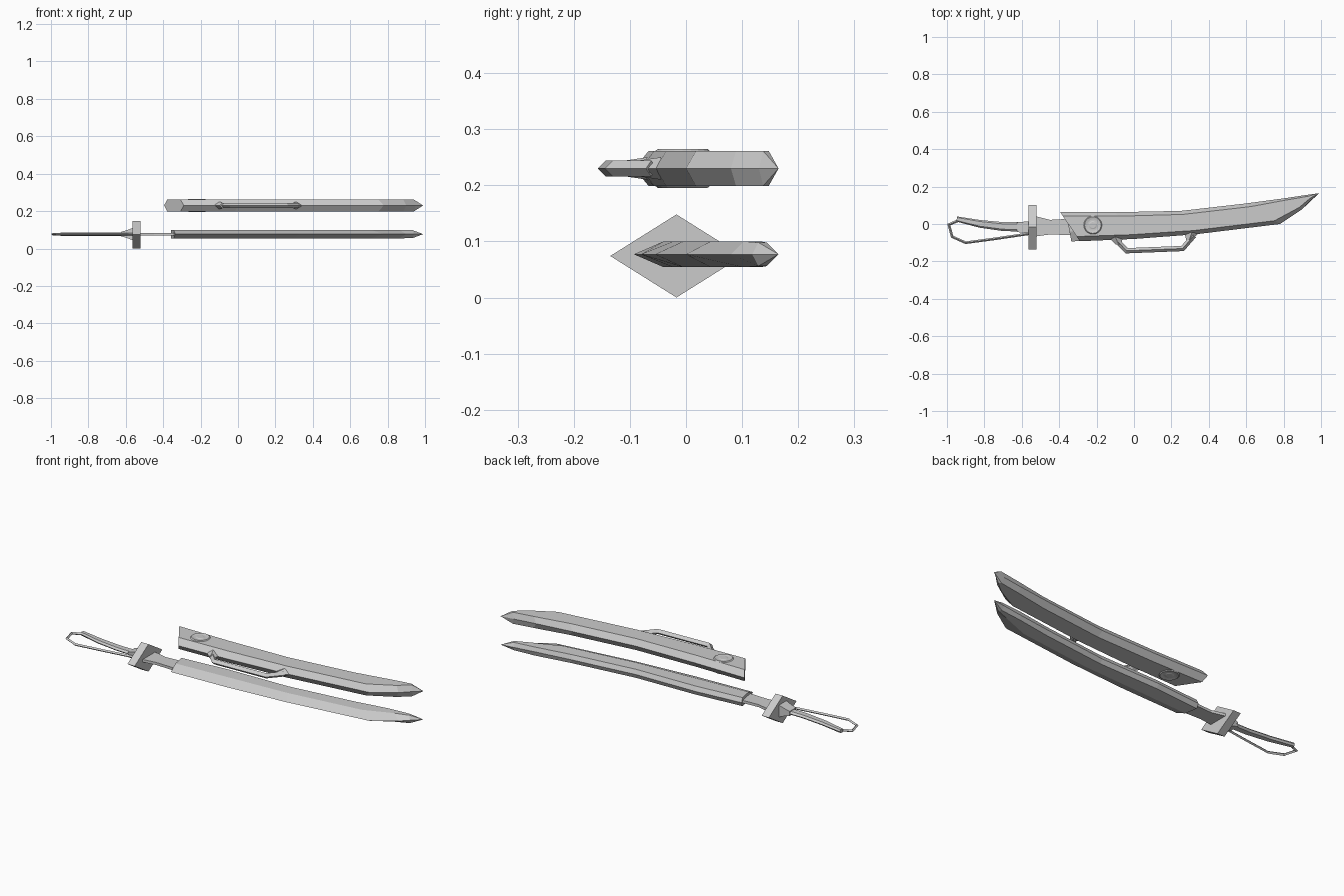
import bpy, bmesh, math
from mathutils import Vector

if "Cube" in bpy.data.objects:
    bpy.data.objects.remove(bpy.data.objects["Cube"])

steel = bpy.data.materials.new("light_grey")
steel.use_nodes = True
grey = (0.6, 0.6, 0.6, 1)
steel.diffuse_color = grey
steel.node_tree.nodes["Principled BSDF"].inputs["Base Color"].default_value = grey


def loft(name, rings, tip=None):
    """Skin equal rings of points, capping the ends or closing on a tip."""
    bm = bmesh.new()
    loops = [[bm.verts.new(p) for p in ring] for ring in rings]
    n = len(loops[0])
    for a, b in zip(loops, loops[1:]):
        for i in range(n):
            j = (i + 1) % n
            bm.faces.new((a[i], a[j], b[j], b[i]))
    bm.faces.new(loops[0])
    if tip:
        end = bm.verts.new(tip)
        for i in range(n):
            bm.faces.new((loops[-1][i], loops[-1][(i + 1) % n], end))
    else:
        bm.faces.new(loops[-1])
    bmesh.ops.recalc_face_normals(bm, faces=bm.faces)
    mesh = bpy.data.meshes.new(name)
    bm.to_mesh(mesh)
    bm.free()
    mesh.materials.append(steel)
    obj = bpy.data.objects.new(name, mesh)
    bpy.context.collection.objects.link(obj)
    return obj


def hex_ring(back, front, f0, f1, z, h):
    """Flat-sided section with a ridge at the back and front edges."""
    b, f = Vector((*back, z)), Vector((*front, z))
    p, q, up = b.lerp(f, f0), b.lerp(f, f1), Vector((0, 0, h))
    return [b, p + up, q + up, f, q - up, p - up]


def bar(name, path, half_w, half_h, z):
    """Diamond-section rod along a flat path, mitred at the corners."""
    pts = [Vector(p) for p in path]
    rings = []
    for i, p in enumerate(pts):
        d0 = (p - pts[max(i - 1, 0)]).normalized()
        d1 = (pts[min(i + 1, len(pts) - 1)] - p).normalized()
        t = (d0 + d1).normalized()
        w = half_w / max(0.5, abs(t.dot(d1 if d1.length else d0)))
        s = Vector((-t.y, t.x)) * w
        rings.append([(p.x + s.x, p.y + s.y, z), (p.x, p.y, z + half_h),
                      (p.x - s.x, p.y - s.y, z), (p.x, p.y, z - half_h)])
    return loft(name, rings)


def box_ring(x, y0, y1, z, h):
    return [(x, y0, z - h), (x, y1, z - h), (x, y1, z + h), (x, y0, z + h)]


# Shared curved outline: back edge, front edge
curve = [((-0.1, 0.063), (0.0, -0.08)), ((0.25, 0.07), (0.33, -0.055)),
         ((0.6, 0.11), (0.78, 0.0)), ((0.8, 0.137), (0.9, 0.08))]
SZ, BZ = 0.23, 0.077

# Scabbard
rings = [hex_ring(b, f, 0.15, 0.84, SZ, 0.031)
         for b, f in [((-0.395, 0.065), (-0.29, -0.092))] + curve]
rings.append(hex_ring((0.92, 0.155), (0.95, 0.13), 0.3, 0.7, SZ, 0.031))
loft("scabbard", rings, (0.99, 0.165, SZ))

# Scabbard carrying handle with flared feet
bar("scabbard_handle", [(-0.09, -0.09), (-0.04, -0.143), (0.26, -0.131), (0.32, -0.062)],
    0.014, 0.014, SZ)
for side, x, y, dx in (("rear", -0.1, -0.084, 0.035), ("front", 0.31, -0.06, -0.03)):
    foot = [[(cx - w, cy, SZ), (cx, cy, SZ + h), (cx + w, cy, SZ), (cx, cy, SZ - h)]
            for cx, cy, w, h in ((x, y + 0.015, 0.04, 0.02), (x + dx / 2, y - 0.025, 0.016, 0.014))]
    loft("scabbard_handle_foot_" + side, foot)


# Round raised boss on each flat of the scabbard
def circle(r, z):
    return [(-0.22 + r * math.cos(a), -0.006 + r * math.sin(a), z)
            for a in (math.tau * i / 20 for i in range(20))]


for side, s in (("top", 1), ("bottom", -1)):
    z = SZ + s * 0.03
    loft("boss_" + side, [circle(r, z + s * h) for r, h in
                          ((0.05, 0.0), (0.044, 0.005), (0.03, 0.002), (0.022, 0.002), (0.016, 0.004))])

# Blade with a wide cutting bevel
rings = [hex_ring(b, f, 0.08, 0.6, BZ, 0.023)
         for b, f in [((-0.36, 0.04), (-0.335, -0.093))] + curve]
rings.append(hex_ring((0.92, 0.155), (0.94, 0.118), 0.3, 0.7, BZ, 0.021))
loft("blade", rings, (0.99, 0.165, BZ))

# Blade neck between guard and blade
loft("blade_neck", [box_ring(x, y0, y1, BZ, 0.007) for x, y0, y1 in
                    ((-0.53, -0.067, 0.042), (-0.45, -0.056, 0.022),
                     (-0.38, -0.058, 0.026), (-0.33, -0.06, 0.03))])

# Diamond guard with a tapered collar behind it
loft("guard", [[(x, -0.135, 0.074), (x, -0.017, 0.148), (x, 0.101, 0.074), (x, -0.017, 0.0)]
               for x in (-0.565, -0.522)])
loft("guard_collar", [box_ring(-0.56, -0.05, 0.015, BZ, 0.034),
                      box_ring(-0.59, -0.047, 0.012, BZ, 0.022),
                      box_ring(-0.625, -0.043, 0.009, BZ, 0.012)])

# Curved grip
loft("grip", [hex_ring((x, y1), (x - 0.005, y0), 0.2, 0.8, BZ, 0.009) for x, y0, y1 in
              ((-0.57, -0.042, 0.01), (-0.7, -0.037, 0.01), (-0.82, -0.02, 0.021),
               (-0.945, 0.013, 0.04))])

# Knuckle bow from pommel to guard
bar("knuckle_bow", [(-0.935, 0.02), (-0.99, -0.003), (-0.972, -0.068), (-0.9, -0.1),
                    (-0.75, -0.08), (-0.56, -0.052)], 0.007, 0.007, BZ)
